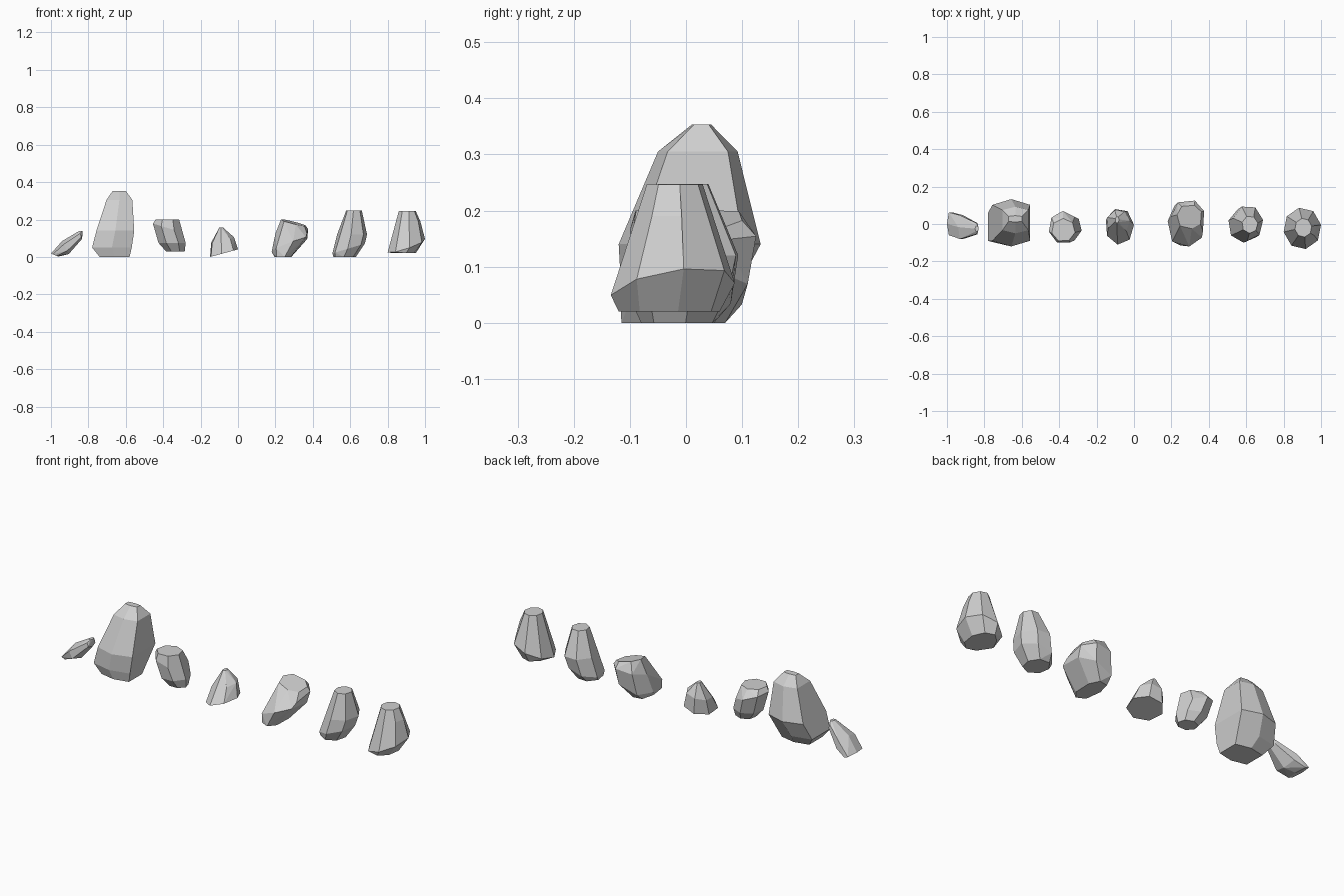
import bpy
import bmesh
from math import cos, sin, radians, copysign
from mathutils import Vector

old = bpy.data.objects.get("Cube")
if old:
    bpy.data.objects.remove(old, do_unlink=True)

# One plain stone colour for every rock
stone = bpy.data.materials.new("stone_grey")
stone.use_nodes = True
grey = (0.63, 0.63, 0.63, 1.0)
stone.diffuse_color = grey
shader = next(n for n in stone.node_tree.nodes if n.type == "BSDF_PRINCIPLED")
shader.inputs["Base Color"].default_value = grey
shader.inputs["Roughness"].default_value = 0.9


def ring(x, y, z, sides, turn, boxy, lean=(0, 0)):
    """Polygon filling the x and y ranges at height z, tilted by lean."""
    angles = [radians(turn) + radians(360) * i / sides for i in range(sides)]

    def fit(values, low, high):
        values = [copysign(abs(v) ** boxy, v) for v in values]
        a, b = min(values), max(values)
        return [low + (v - a) / (b - a) * (high - low) for v in values]

    xs = fit([cos(a) for a in angles], *x)
    ys = fit([sin(a) for a in angles], *y)
    mid_x, mid_y = sum(x) / 2, sum(y) / 2
    return [Vector((px, py, max(0, z + lean[0] * (px - mid_x) + lean[1] * (py - mid_y))))
            for px, py in zip(xs, ys)]


def rock(name, sides, turn, *rings, boxy=1):
    """Flat-faceted stone: convex hull around a stack of polygon rings."""
    first_x, first_y = rings[0][:2]
    origin = Vector((sum(first_x) / 2, sum(first_y) / 2, 0))
    bm = bmesh.new()
    for x, y, z, *lean in rings:
        for point in ring(x, y, z, sides, turn, boxy, *lean):
            bm.verts.new(point - origin)
    hull = bmesh.ops.convex_hull(bm, input=bm.verts[:])
    spare = {g for g in hull["geom_interior"] + hull["geom_unused"]
             if isinstance(g, bmesh.types.BMVert)}
    bmesh.ops.delete(bm, geom=list(spare), context="VERTS")
    # Merge nearly coplanar triangles into broad chiselled facets
    bmesh.ops.dissolve_limit(bm, angle_limit=radians(9), verts=bm.verts[:], edges=bm.edges[:])
    bmesh.ops.recalc_face_normals(bm, faces=bm.faces[:])
    mesh = bpy.data.meshes.new(name)
    bm.to_mesh(mesh)
    bm.free()
    mesh.materials.append(stone)
    obj = bpy.data.objects.new(name, mesh)
    obj.location = origin
    bpy.context.collection.objects.link(obj)


# Leaning splinter
rock("leaning_shard", 6, 0,
     ((-1, -.96), (-.06, .062), .01, (-.4, 0)),
     ((-.94, -.905), (-.08, .047), .05, (-2, 0)),
     ((-.848, -.834), (-.055, .005), .116, (-2.8, 0)),
     ((-.85, -.83), (-.04, -.01), .138))

# Tallest boulder, leaning back
rock("tall_boulder", 6, 30,
     ((-.74, -.58), (-.1, .045), 0),
     ((-.78, -.568), (-.115, .085), .05),
     ((-.757, -.555), (-.12, .133), .14),
     ((-.703, -.565), (-.05, .092), .305),
     ((-.67, -.6), (.01, .045), .353), boxy=.4)

# Round stone tipping to the right side
rock("tipped_stone", 7, 40,
     ((-.385, -.285), (-.06, .025), .03),
     ((-.425, -.28), (-.09, .055), .075),
     ((-.455, -.3), (-.1, .07), .155, (-.3, 0)),
     ((-.44, -.315), (-.09, .03), .2))

# Small pointed stone with a sloping underside
rock("small_pointed_stone", 7, 5,
     ((-.15, 0), (-.11, .08), .02, (.27, 0)),
     ((-.143, -.022), (-.055, .075), .09, (.25, .1)),
     ((-.1, -.08), (.005, .04), .157))

# Broad stone with a high front left corner
rock("broad_stone", 7, 20,
     ((.195, .285), (-.115, .07), 0),
     ((.18, .37), (-.12, .11), .065, (.38, -.1)),
     ((.2, .375), (-.08, .125), .13, (.1, .2)),
     ((.23, .36), (-.025, .1), .183, (-.25, .1)), boxy=.8)

# Upright column
rock("upright_column", 7, 10,
     ((.51, .63), (-.08, .05), 0),
     ((.505, .678), (-.1, .08), .045, (.3, 0)),
     ((.53, .69), (-.09, .093), .12),
     ((.578, .662), (-.05, .04), .247))

# Tapered column with an undercut left foot
rock("tapered_column", 8, 10,
     ((.825, .95), (-.12, .06), .02),
     ((.8, 1), (-.134, .087), .06, (.33, .15)),
     ((.84, .975), (-.09, .05), .19),
     ((.86, .95), (-.07, .03), .246))
